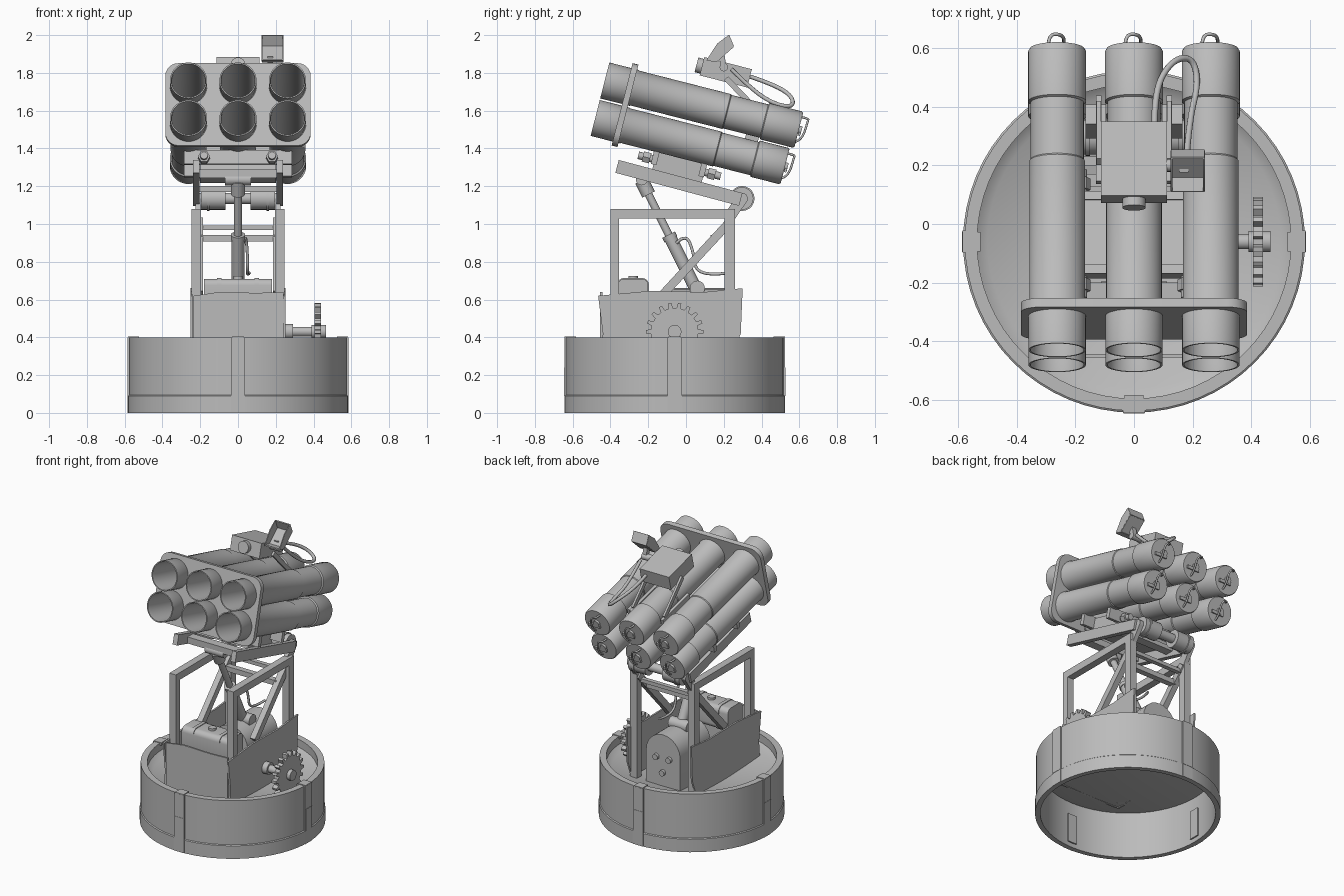
import bpy, bmesh, math
from mathutils import Vector, Matrix

if "Cube" in bpy.data.objects:
    bpy.data.objects.remove(bpy.data.objects["Cube"])

grey = bpy.data.materials.new("plain_grey")
grey.diffuse_color = (0.5, 0.5, 0.5, 1)
grey.use_nodes = True
grey.node_tree.nodes["Principled BSDF"].inputs["Base Color"].default_value = grey.diffuse_color
TILT = math.radians(14.3)
ORIGIN = Vector((0, -0.43, 1.76))       # mouth of the upper middle tube
TM = Matrix.Translation(ORIGIN) @ Matrix.Rotation(-TILT, 4, 'X')
CY = -0.06                              # base centre


def add(name, bm, M=Matrix()):
    bmesh.ops.recalc_face_normals(bm, faces=bm.faces)
    bm.transform(M)
    me = bpy.data.meshes.new(name)
    bm.to_mesh(me)
    bm.free()
    me.materials.append(grey)
    ob = bpy.data.objects.new(name, me)
    bpy.context.collection.objects.link(ob)
    return ob


def box(name, c, s, M=Matrix()):
    bm = bmesh.new()
    bmesh.ops.create_cube(bm, size=1)
    bm.transform(Matrix.Translation(c) @ Matrix.Diagonal((*s, 1)))
    return add(name, bm, M)


def aim(p, d):
    return Matrix.Translation(p) @ Vector(d).to_track_quat('Z', 'Y').to_matrix().to_4x4()


def lathe(name, prof, M, n=32):
    """Spin a (radius, height) profile around local z."""
    bm = bmesh.new()
    rings = [[bm.verts.new((r * math.cos(2 * math.pi * i / n), r * math.sin(2 * math.pi * i / n), h))
              for i in range(n)] for r, h in prof]
    for a, b in zip(rings, rings[1:]):
        for i in range(n):
            j = (i + 1) % n
            bm.faces.new((a[i], a[j], b[j], b[i]))
    bmesh.ops.remove_doubles(bm, verts=bm.verts, dist=1e-5)
    return add(name, bm, M)


def rod(name, a, b, r, n=20):
    a, b = Vector(a), Vector(b)
    L = (b - a).length
    return lathe(name, [(0, 0), (r, 0), (r, L), (0, L)], aim(a, b - a), n)


def beam(name, a, b, w, h):
    """Square bar from a to b in a plane of constant x."""
    a, b = Vector(a), Vector(b)
    ang = math.atan2(b.z - a.z, b.y - a.y)
    M = Matrix.Translation((a + b) / 2) @ Matrix.Rotation(ang, 4, 'X')
    return box(name, (0, 0, 0), (w, (b - a).length, h), M)


def prism(name, pts, x0, x1, M=Matrix()):
    """Extrude a (y, z) outline from x0 to x1."""
    bm = bmesh.new()
    f = bm.faces.new([bm.verts.new((x0, u, v)) for u, v in pts])
    g = bmesh.ops.extrude_face_region(bm, geom=[f])["geom"]
    bmesh.ops.translate(bm, vec=(x1 - x0, 0, 0), verts=[v for v in g if isinstance(v, bmesh.types.BMVert)])
    return add(name, bm, M)


def pipe(name, pts, r, M=Matrix()):
    cu = bpy.data.curves.new(name, 'CURVE')
    cu.dimensions = '3D'
    cu.bevel_depth, cu.bevel_resolution, cu.use_fill_caps = r, 2, True
    sp = cu.splines.new('NURBS')
    sp.points.add(len(pts) - 1)
    for p, q in zip(sp.points, pts):
        p.co = (*(M @ Vector(q)), 1)
    sp.use_endpoint_u, sp.order_u, sp.resolution_u = True, 3, 6
    cu.materials.append(grey)
    bpy.context.collection.objects.link(bpy.data.objects.new(name, cu))


def rounded(cu, cv, hu, hv, r, n=6):
    return [(cu + sx * (hu - r) + r * math.cos(a), cv + sy * (hv - r) + r * math.sin(a))
            for k, (sx, sy) in enumerate(((1, 1), (-1, 1), (-1, -1), (1, -1)))
            for a in [(k + i / n) * math.pi / 2 for i in range(n + 1)]]


# base ring, dished floor and four clips
base = Matrix.Translation((0, CY, 0))
lathe("base_ring", [(.583, 0), (.583, .09), (.577, .095), (.577, .4), (.535, .4), (.535, .345), (.50, .32),
                    (0, .28), (0, .27), (.50, .31), (.55, .32), (.55, 0), (.583, 0)], base, 64)
for k in range(4):
    M = base @ Matrix.Rotation(k * math.pi / 2, 4, 'Z')
    box("clip_outer", (0, -.578, .2), (.076, .012, .4), M)
    box("clip_lower", (0, -.579, .165), (.07, .014, .15), M)
    box("clip_top", (0, -.553, .395), (.066, .06, .02), M)
    box("clip_inner", (0, -.546, .13), (.07, .012, .2), M)

# sheet metal skirt
for s in (-1, 1):
    prism("side_sheet", [(-.45, .30), (-.44, .42), (-.465, .62), (-.2, .645), (.1, .64), (.3, .66), (.29, .42), (.24, .29)],
          s * .24, s * .252)
prism("front_sheet", [(-.235, .3), (-.235, .62), (-.1, .64), (.1, .635), (.24, .64), (.24, .3)], 0, .012,
      Matrix.Translation((0, -.455, 0)) @ Matrix.Rotation(math.pi / 2, 4, 'Z') @ Matrix.Diagonal((1, -1, 1, 1)))

# gear and shaft
teeth = []
for i in range(18):
    for d, r in ((-.28, .125), (-.16, .153), (.16, .153), (.28, .125)):
        a = 2 * math.pi * (i + d) / 18
        teeth.append((CY + r * math.cos(a), .43 + r * math.sin(a)))
prism("gear", teeth, .405, .44)
rod("gear_shaft", (.1, CY, .43), (.41, CY, .43), .026)
rod("gear_collar", (.25, CY, .43), (.29, CY, .43), .04)
rod("gear_hub", (.39, CY, .43), (.465, CY, .43), .036)

# motor housing, rear panel knobs and storage can
prism("motor_housing", [(-.13, .3)] + [(.13 * -math.cos(a), .53 + .13 * math.sin(a))
      for a in [i * math.pi / 12 for i in range(13)]] + [(.13, .3)], 0, .33,
      Matrix.Translation((0, -.08, 0)) @ Matrix.Rotation(math.pi / 2, 4, 'Z') @ Matrix.Diagonal((1, -1, 1, 1)))
for x, z in ((-.05, .5), (.05, .5), (0, .4)):
    rod("motor_knob", (x, .24, z), (x, .27, z), .02, 12)
prism("storage_can", rounded(-.28, .63, .08, .08, .035), -.18, .18)
for x in (-.1, .1):
    prism("can_strap", rounded(-.28, .63, .084, .084, .037), x - .012, x + .012)
rod("can_cap", (0, -.28, .7), (0, -.28, .725), .025, 12)

# frame on each side
for s in (-1, 1):
    x = s * .221
    box("front_post", (x, -.378, .69), (.05, .045, .78), )
    box("back_post", (x, .232, .68), (.05, .054, .8))
    box("top_rail", (x, -.07, 1.055), (.05, .66, .05))
    beam("diagonal_brace", (x * .93, -.12, .63), (x * .93, .24, 1.02), .04, .045)
    beam("pivot_bracket", (x * .95, .225, 1.03), (x * .95, .3, 1.14), .03, .06)
    rod("pivot_drum", (s * .065, .297, 1.135), (s * .195, .297, 1.135), .06)
    rod("pivot_flange", (s * .15, .297, 1.135), (s * .165, .297, 1.135), .066)
    beam("cradle_rail", (s * .222, -.365, 1.305), (s * .222, .29, 1.13), .035, .07)
rod("pivot_axle", (-.225, .297, 1.135), (.225, .297, 1.135), .03)
box("cross_bar_upper", (0, .215, .98), (.4, .03, .025))
box("cross_bar_lower", (0, .15, .925), (.4, .04, .035))
box("cradle_cross_plate", (0, -.23, 1.265), (.42, .06, .045))
box("cradle_cross_plate_rear", (0, .1, 1.185), (.42, .06, .03))

# elevating actuator and hose
lower, upper = Vector((0, .07, .62)), Vector((0, -.235, 1.23))
mid = lower.lerp(upper, .52)
rod("actuator_barrel", lower, mid, .034)
rod("actuator_collar", lower.lerp(upper, .49), lower.lerp(upper, .53), .038)
rod("actuator_rod", mid, upper, .021)
rod("actuator_head", lower.lerp(upper, .88), upper, .037)
rod("actuator_pin", (-.07, -.235, 1.235), (.07, -.235, 1.235), .03)
rod("actuator_foot", (-.07, .06, .66), (.07, .06, .66), .04)
pipe("actuator_hose", [(.03, -.05, .9), (.04, 0, .95), (.05, .04, .85), (.05, .05, .75), (.05, .15, .73), (.06, .21, .74)], .008)

# launch tubes with rear caps and handles
for row, (h, L) in enumerate(((0, 1.06), (-.205, 1.037))):
    for x in (-.262, 0, .262):
        M = TM @ Matrix.Translation((x, 0, h)) @ Matrix.Rotation(-math.pi / 2, 4, 'X')
        lathe("launch_tube", [(.091, 0), (.098, 0), (.098, .16), (.095, .165), (.095, .665), (.091, .67), (.091, .87),
                              (.099, .875), (.099, L - .01), (.093, L), (0, L), (0, L - .02), (.088, L - .02),
                              (.088, .03), (.091, 0)], M, 40)
        rod("cap_bolt", TM @ Vector((x, L - .01, h)), TM @ Vector((x, L + .015, h)), .022, 12)
        box("cap_lever", (x + .02, L + .008, h - .02), (.09, .012, .02), TM)
        pipe("cap_handle", [(x - .03, L - .01, h + .07), (x - .03, L + .035, h + .07), (x + .02, L + .035, h + .06),
                            (x + .025, L + .03, h - .05), (x + .02, L - .01, h - .07)], .006, TM)

# clamp plate with rounded corners
plate = Matrix.Rotation(math.pi / 2, 4, 'Z') @ Matrix.Diagonal((1, -1, 1, 1))
prism("clamp_plate", rounded(0, -.1, .385, .225, .07), .12, .152, TM @ plate)
cut = bpy.context.collection.objects["clamp_plate"]
bm = bmesh.new()
for x in (-.262, 0, .262):
    for h in (0, -.205):
        bmesh.ops.create_cone(bm, cap_ends=True, segments=40, radius1=.093, radius2=.093, depth=.2,
                              matrix=Matrix.Translation((x, .13, h)) @ Matrix.Rotation(math.pi / 2, 4, 'X'))
holes = add("tube_hole_cutter", bm, TM)
holes.hide_render = True
holes.hide_set(True)
mod = cut.modifiers.new("holes", 'BOOLEAN')
mod.operation, mod.object, mod.solver = 'DIFFERENCE', holes, 'EXACT'

# cradle under the tubes
box("cradle_block", (0, .495, -.35), (.4, .27, .1), TM)
box("cradle_front_beam", (0, .36, -.33), (.57, .03, .075), TM)
box("cradle_rear_beam", (0, .62, -.33), (.57, .03, .075), TM)
for s in (-1, 1):
    for a, b in ((.27, .36), (.62, .72)):
        rod("cradle_bolt", TM @ Vector((s * .18, a, -.34)), TM @ Vector((s * .18, b, -.34)), .02, 16)
        c = (a + b) / 2
        rod("cradle_bolt_nut", TM @ Vector((s * .18, c - .02, -.34)), TM @ Vector((s * .18, c + .02, -.34)), .032, 6)
    box("tube_spacer", (s * .131, .83, -.1), (.07, .07, .2), TM)
    # struts holding the sight
    beam("sight_strut", TM @ Vector((s * .12, .62, .17)), TM @ Vector((s * .12, .86, .02)), .015, .03)
    box("sight_foot", (s * .12, .74, .0), (.02, .3, .04), TM)

# sight box, lens and hooded display
box("sight_box", (0, .61, .2), (.225, .26, .1), TM)
rod("sight_lens", TM @ Vector((0, .45, .2)), TM @ Vector((0, .5, .2)), .04, 24)
hood = [(.11, 1.87), (.16, 1.86), (.25, 1.94), (.225, 2.0)]
for x in (.125, .236):
    prism("hood_side", hood + [(.165, 1.955)], x, x + .006)
for (a, b), (c, d) in zip(hood, hood[1:]):
    beam("hood_panel", (.1835, a, b), (.1835, c, d), .115, .008)
rod("hood_mount", (.1, .2, 1.83), (.19, .2, 1.83), .022, 16)
beam("hood_stalk", (.17, .2, 1.82), (.17, .19, 1.89), .03, .03)

# cables
pipe("sight_cable", [(.07, .34, 1.78), (.07, .46, 1.74), (.13, .56, 1.68), (.2, .57, 1.62), (.22, .48, 1.63),
                     (.19, .36, 1.7), (.18, .24, 1.82)], .011)

# smooth round parts, keep edges sharp
bpy.ops.object.select_all(action='DESELECT')
for ob in bpy.context.collection.objects:
    if ob.type == 'MESH' and ob != holes:
        ob.select_set(True)
        bpy.context.view_layer.objects.active = ob
bpy.ops.object.shade_smooth_by_angle(angle=math.radians(35))
